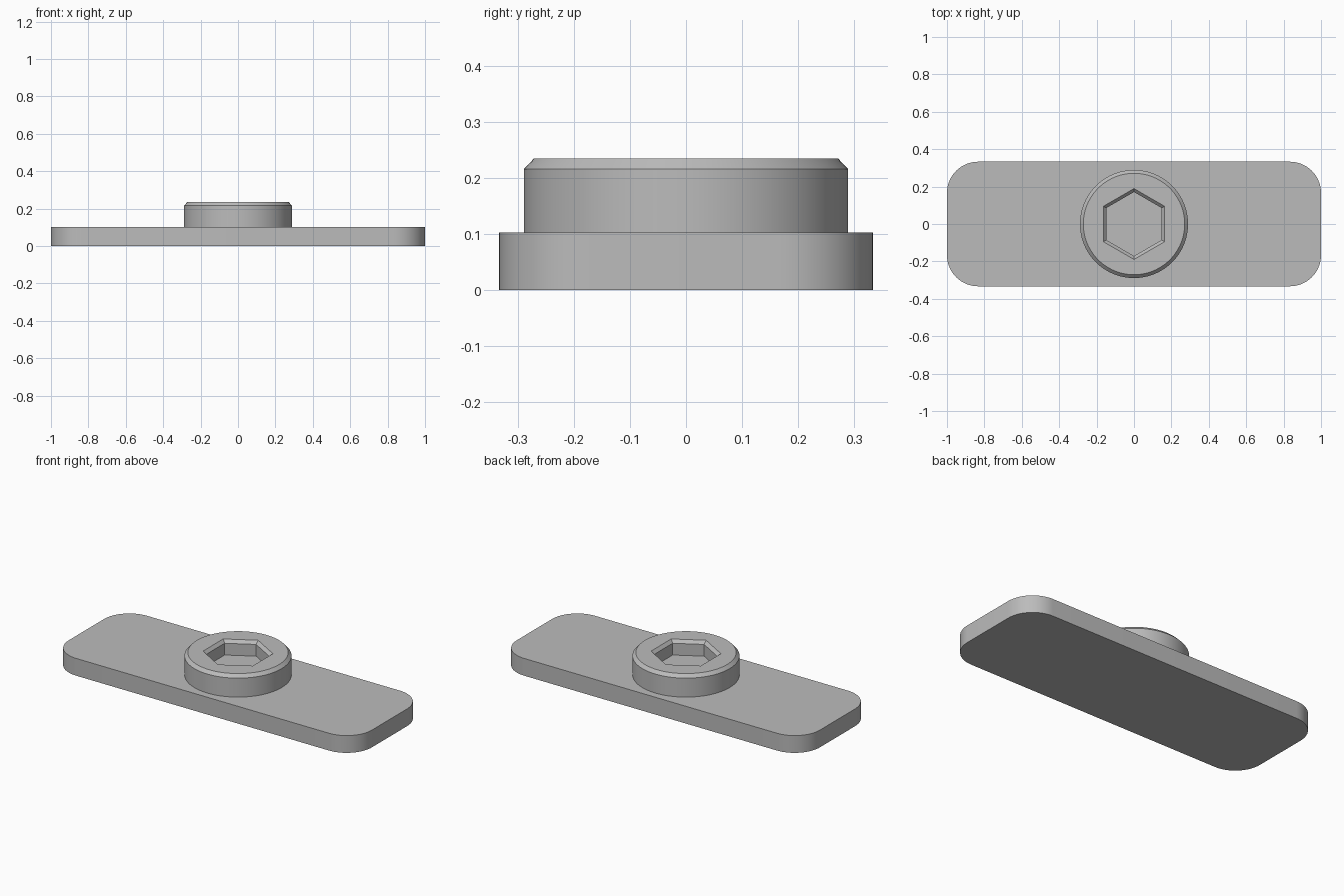
import bpy, bmesh
from math import pi, cos, sin

if "Cube" in bpy.data.objects:
    bpy.data.objects.remove(bpy.data.objects["Cube"])

steel = bpy.data.materials.new("grey steel")
steel.use_nodes = True
GREY = (0.5, 0.5, 0.5, 1)
steel.diffuse_color = GREY
steel.node_tree.nodes["Principled BSDF"].inputs["Base Color"].default_value = GREY


def stacked_loops(name, loops):
    """Join equal-length loops of points into a closed solid, bottom first."""
    bm = bmesh.new()
    rings = [[bm.verts.new(p) for p in loop] for loop in loops]
    n = len(rings[0])
    for low, high in zip(rings, rings[1:]):
        for i in range(n):
            j = (i + 1) % n
            bm.faces.new((low[i], low[j], high[j], high[i]))
    bm.faces.new(rings[0][::-1])
    bm.faces.new(rings[-1])
    bmesh.ops.recalc_face_normals(bm, faces=bm.faces)
    mesh = bpy.data.meshes.new(name)
    bm.to_mesh(mesh)
    bm.free()
    mesh.materials.append(steel)
    obj = bpy.data.objects.new(name, mesh)
    bpy.context.collection.objects.link(obj)
    bpy.ops.object.select_all(action="DESELECT")
    obj.select_set(True)
    bpy.context.view_layer.objects.active = obj
    bpy.ops.object.shade_smooth_by_angle(angle=pi / 9)
    return obj


def rounded_rect(hx, hy, r, z, steps=16):
    points = []
    for k, (sx, sy) in enumerate([(1, 1), (-1, 1), (-1, -1), (1, -1)]):
        for i in range(steps + 1):
            a = (k + i / steps) * pi / 2
            points.append((sx * (hx - r) + r * cos(a), sy * (hy - r) + r * sin(a), z))
    return points


SEGMENTS = 96


def circle(r, z):
    angles = [2 * pi * i / SEGMENTS for i in range(SEGMENTS)]
    return [(r * cos(a), r * sin(a), z) for a in angles]


def hexagon(apothem, z):
    # Flats face left and right, corners face front and back
    points = []
    for i in range(SEGMENTS):
        a = 2 * pi * i / SEGMENTS
        off = (a + pi / 6) % (pi / 3) - pi / 6
        r = apothem / cos(off)
        points.append((r * cos(a), r * sin(a), z))
    return points


# Flat plate with rounded corners
PLATE_TOP = 0.103
stacked_loops("base_plate", [rounded_rect(1, 0.333, 0.167, z) for z in (0, PLATE_TOP)])

# Round boss with chamfered rim and chamfered hexagonal socket
TOP = 0.235
stacked_loops("socket_boss", [
    circle(0.289, PLATE_TOP - 0.01),
    circle(0.289, TOP - 0.019),
    circle(0.271, TOP),
    hexagon(0.164, TOP),
    hexagon(0.148, TOP - 0.018),
    hexagon(0.148, TOP - 0.088),
])
